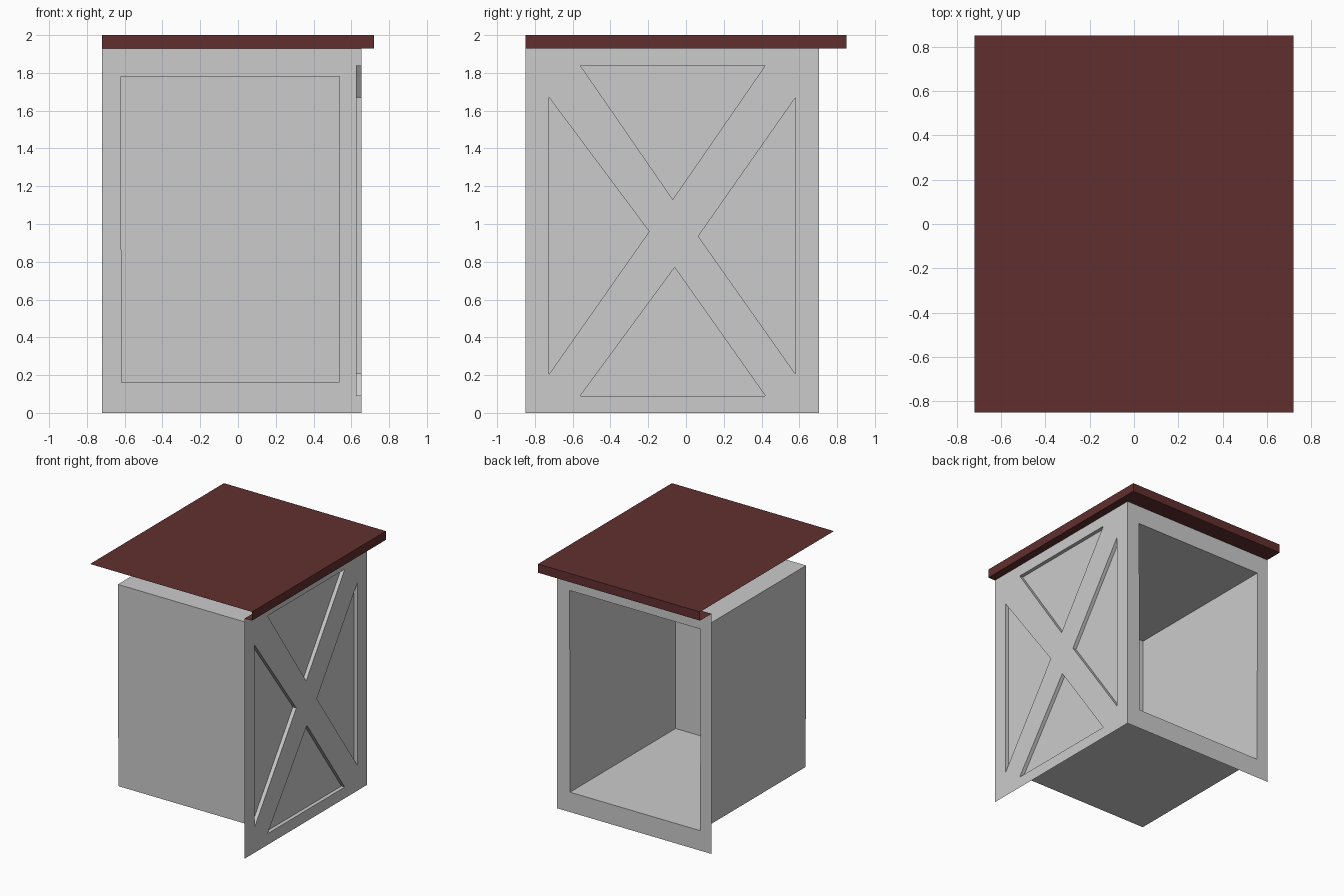
import bpy, bmesh
from mathutils import Vector

if "Cube" in bpy.data.objects:
    bpy.data.objects.remove(bpy.data.objects["Cube"])

X, Y = 0.655, 0.705        # planes of the side and rear walls
XE, YE = 0.72, 0.85        # roof extents
EAVE, TOP = 1.93, 2.0


def finish(name, bm, outward):
    """Make normals consistent, with the main sheet facing outward."""
    bmesh.ops.recalc_face_normals(bm, faces=bm.faces[:])
    big = max(bm.faces, key=lambda f: f.calc_area() * (abs(f.normal.dot(outward)) > 0.99))
    if big.normal.dot(outward) < 0:
        bmesh.ops.reverse_faces(bm, faces=bm.faces[:])
    me = bpy.data.meshes.new(name)
    bm.to_mesh(me)
    bm.free()
    ob = bpy.data.objects.new(name, me)
    bpy.context.collection.objects.link(ob)
    return ob


def pocket_wall(name, place, outward, outline, pockets, depth):
    """Single-skin wall with pockets pushed inward from its face."""
    bm = bmesh.new()
    outward = Vector(outward)
    loops = [[bm.verts.new(place(u, v)) for u, v in pts] for pts in [outline] + pockets]
    edges = [bm.edges.new((lp[i], lp[(i + 1) % len(lp)]))
             for lp in loops for i in range(len(lp))]
    bmesh.ops.triangle_fill(bm, use_beauty=True, use_dissolve=False,
                            edges=edges, normal=outward)
    for lp in loops[1:]:
        inner = [bm.verts.new(v.co - outward * depth) for v in lp]
        for i in range(len(lp)):
            j = (i + 1) % len(lp)
            bm.faces.new((lp[i], lp[j], inner[j], inner[i]))
        bm.faces.new(inner)
    return finish(name, bm, outward)


# side wall with four shallow triangles that leave an X brace
pocket_wall(
    "braced_side_wall", lambda u, v: (X, u, v), (1, 0, 0),
    [(-YE, 0), (Y, 0), (Y, EAVE), (-YE, EAVE)],
    [[(-0.56, 1.84), (0.42, 1.84), (-0.07, 1.13)],
     [(-0.56, 0.09), (0.42, 0.09), (-0.06, 0.77)],
     [(-0.725, 1.67), (-0.725, 0.205), (-0.195, 0.96)],
     [(0.58, 1.67), (0.58, 0.205), (0.065, 0.935)]], 0.03)

# rear wall whose opening leads into a deep box-shaped room
pocket_wall(
    "rear_wall_and_room", lambda u, v: (u, Y, v), (0, 1, 0),
    [(-XE, 0), (X, 0), (X, EAVE), (-XE, EAVE)],
    [[(-0.619, 0.16), (0.537, 0.16), (0.541, 1.78), (-0.623, 1.78)]], Y + 0.635)

# roof: top sheet, fascia and soffit along the two walled sides
bm = bmesh.new()
rows = [[bm.verts.new((x, -YE, z)), bm.verts.new((x, y, z)), bm.verts.new((-XE, y, z))]
        for x, y, z in ((X, Y, EAVE), (XE, YE, EAVE), (XE, YE, TOP))]
for a, b in zip(rows, rows[1:]):
    for i in range(2):
        bm.faces.new((a[i], a[i + 1], b[i + 1], b[i]))
bm.faces.new(rows[2] + [bm.verts.new((-XE, -YE, TOP))])
roof = finish("roof", bm, Vector((0, 0, 1)))
red = bpy.data.materials.new("dark_red")
red.diffuse_color = (0.12, 0.028, 0.028, 1)
red.use_nodes = True
red.node_tree.nodes["Principled BSDF"].inputs["Base Color"].default_value = red.diffuse_color
roof.data.materials.append(red)
